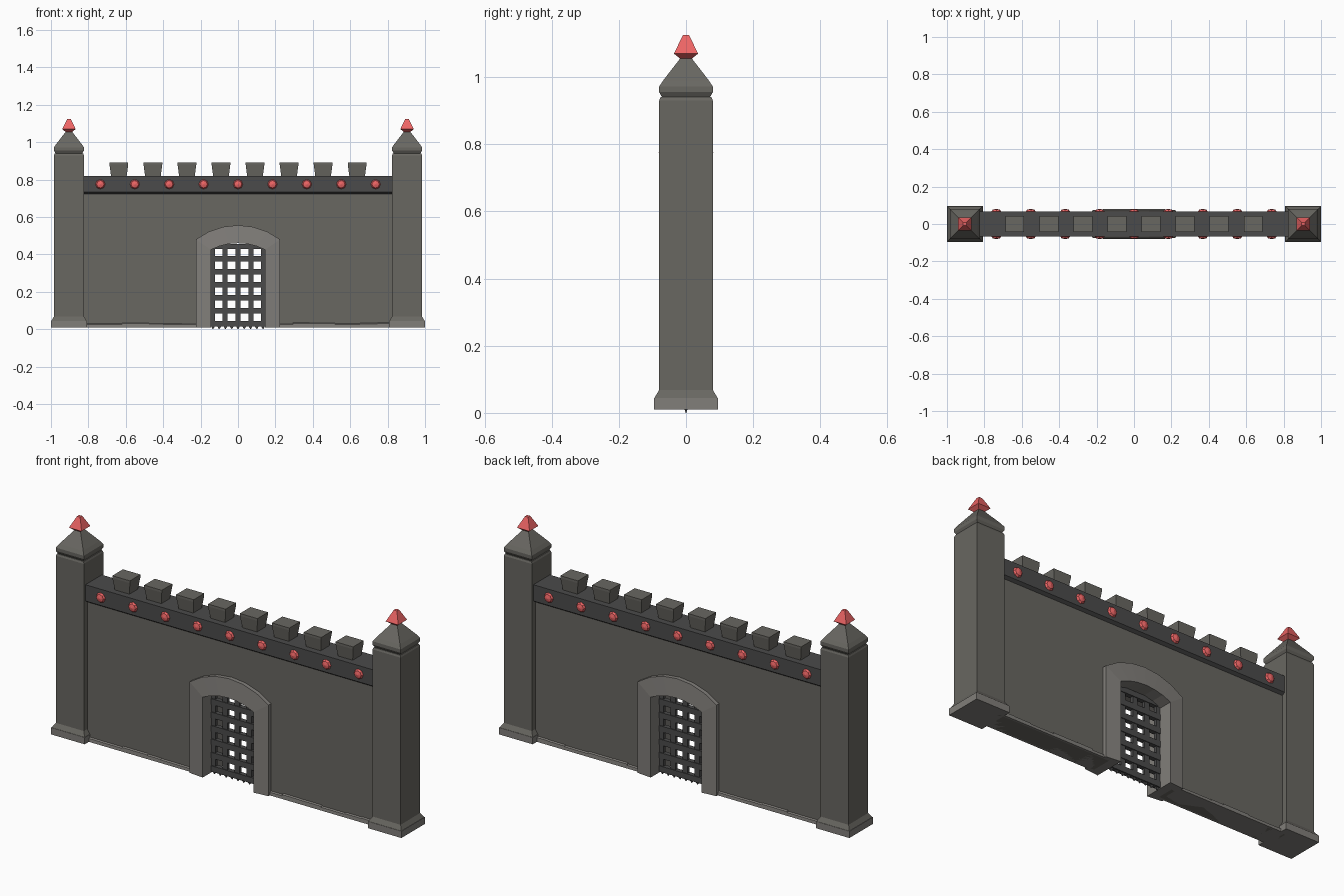
import bpy, bmesh, math, random
from mathutils import Matrix

if "Cube" in bpy.data.objects:
    bpy.data.objects.remove(bpy.data.objects["Cube"])

random.seed(4)


def material(name, rgb):
    m = bpy.data.materials.new(name)
    m.diffuse_color = (*rgb, 1)
    m.use_nodes = True
    m.node_tree.nodes["Principled BSDF"].inputs["Base Color"].default_value = m.diffuse_color
    return m


RED = material("red_gem", (0.85, 0.13, 0.13))
STONE = material("stone", (0.14, 0.135, 0.12))
LIGHT = material("light_stone", (0.22, 0.21, 0.195))
DARK = material("dark_stone", (0.07, 0.07, 0.07))


def finish(name, bm, mat):
    bmesh.ops.recalc_face_normals(bm, faces=bm.faces)
    me = bpy.data.meshes.new(name)
    bm.to_mesh(me)
    bm.free()
    ob = bpy.data.objects.new(name, me)
    bpy.context.collection.objects.link(ob)
    me.materials.append(mat)
    return ob


def loft(name, rings, mat, x=0, y=0):
    """Stack of rectangles: (half_x, half_y, z)."""
    bm = bmesh.new()
    loops = [[bm.verts.new((x + sx * hx, y + sy * hy, z))
              for sx, sy in ((-1, -1), (1, -1), (1, 1), (-1, 1))] for hx, hy, z in rings]
    for a, b in zip(loops, loops[1:]):
        for i in range(4):
            j = (i + 1) % 4
            bm.faces.new((a[i], a[j], b[j], b[i]))
    bm.faces.new(loops[0])
    bm.faces.new(loops[-1])
    return finish(name, bm, mat)


def square_loft(name, profile, mat, x):
    return loft(name, [(h, h, z) for h, z in profile], mat, x)


def box(name, x, hx, hy, z0, z1, mat, y=0):
    return loft(name, [(hx, hy, z0), (hx, hy, z1)], mat, x, y)


def frame(name, outer, inner, hy, mat, bevel=0.0):
    """Gate-shaped solid between two open outlines with equal point counts."""
    bm = bmesh.new()
    rows = [[bm.verts.new((p[0], y, p[1])) for p in line]
            for line, y in ((outer, -hy + bevel), (inner, -hy), (inner, hy), (outer, hy - bevel))]
    n = len(outer)
    for k in range(4):
        a, b = rows[k], rows[(k + 1) % 4]
        for i in range(n - 1):
            bm.faces.new((a[i], a[i + 1], b[i + 1], b[i]))
    for i in (0, n - 1):
        bm.faces.new([r[i] for r in rows])
    return finish(name, bm, mat)


def arch(half, spring, crown, z0, steps=6):
    """Outline of a low segmental arch, left foot to right foot."""
    rise = crown - spring
    r = (half * half + rise * rise) / (2 * rise)
    a = math.asin(half / r)
    top = [(r * math.sin(t), crown - r + r * math.cos(t))
           for t in (-a + 2 * a * i / steps for i in range(steps + 1))]
    return [(-half, z0)] + top + [(half, z0)]


# Corner towers with caps and gems
for side, s in (("left", -1), ("right", 1)):
    x = s * 0.904
    square_loft(side + "_tower_base", [(0.096, 0.01), (0.096, 0.045)], LIGHT, x)
    square_loft(side + "_tower_shaft", [(0.094, 0.045), (0.08, 0.068), (0.08, 0.93),
                                        (0.076, 0.94)], STONE, x)
    square_loft(side + "_tower_cap", [(0.07, 0.938), (0.08, 0.955), (0.08, 0.972),
                                      (0.068, 0.99), (0.016, 1.057)], STONE, x)
    square_loft(side + "_tower_gem", [(0.015, 1.053), (0.036, 1.07), (0.009, 1.125)], RED, x)

# Curtain wall wrapped around the gateway
hole = arch(0.19, 0.45, 0.51, 0.01)
edge = [(-0.84, 0.01), (-0.84, 0.74)] + [(p[0] * 3, 0.74) for p in hole[2:-2]] \
    + [(0.84, 0.74), (0.84, 0.01)]
frame("wall", edge, hole, 0.052, STONE)

# Gate surround
frame("gate_arch", arch(0.225, 0.48, 0.556, 0.01), arch(0.145, 0.425, 0.46, 0.01),
      0.081, LIGHT, bevel=0.008)

# Uneven footing stones on each side of the gate
for s in (-1, 1):
    x = 0.21
    while x < 0.81:
        w = min(random.uniform(0.07, 0.15), 0.83 - x)
        h = random.uniform(0.028, 0.036)
        loft("footing_stone", [(w / 2, 0.062, 0.01), (w / 2, 0.06, h - 0.004),
                               (w / 2, 0.054, h)], LIGHT, s * (x + w / 2))
        x += w

# Band along the wall top
loft("wall_band", [(0.835, 0.05, 0.722), (0.835, 0.067, 0.734), (0.835, 0.067, 0.818)], DARK)

# Flared battlements
for i in range(8):
    x = -0.637 + i * 0.182
    loft("battlement", [(0.041, 0.034, 0.812), (0.05, 0.043, 0.88), (0.05, 0.043, 0.892)],
         STONE, x)

# Gem studs on both faces of the band
for i in range(9):
    for s in (-1, 1):
        bm = bmesh.new()
        bmesh.ops.create_uvsphere(bm, u_segments=8, v_segments=4, radius=0.028)
        bmesh.ops.transform(bm, verts=bm.verts, matrix=Matrix.Translation(
            ((i - 4) * 0.184, s * 0.064, 0.775)) @ Matrix.Diagonal((1, 0.62, 1, 1))
            @ Matrix.Rotation(math.pi / 2, 4, 'X'))
        finish("stud", bm, RED)

# Portcullis: upright bars, cross bars and bottom spikes
for i in range(5):
    box("portcullis_upright", (i - 2) * 0.069, 0.014, 0.008, 0.02, 0.45, DARK)
for i in range(7):
    z = 0.03 + i * 0.0692
    if z < 0.44:
        box("portcullis_crossbar", 0, 0.15, 0.012, z - 0.015, z + 0.015, DARK)
box("portcullis_top_bar", 0, 0.13, 0.012, 0.428, 0.455, DARK)
for i in range(9):
    loft("portcullis_spike", [(0.001, 0.001, 0.0), (0.014, 0.008, 0.022)], DARK,
         (i - 4) * 0.0335)
